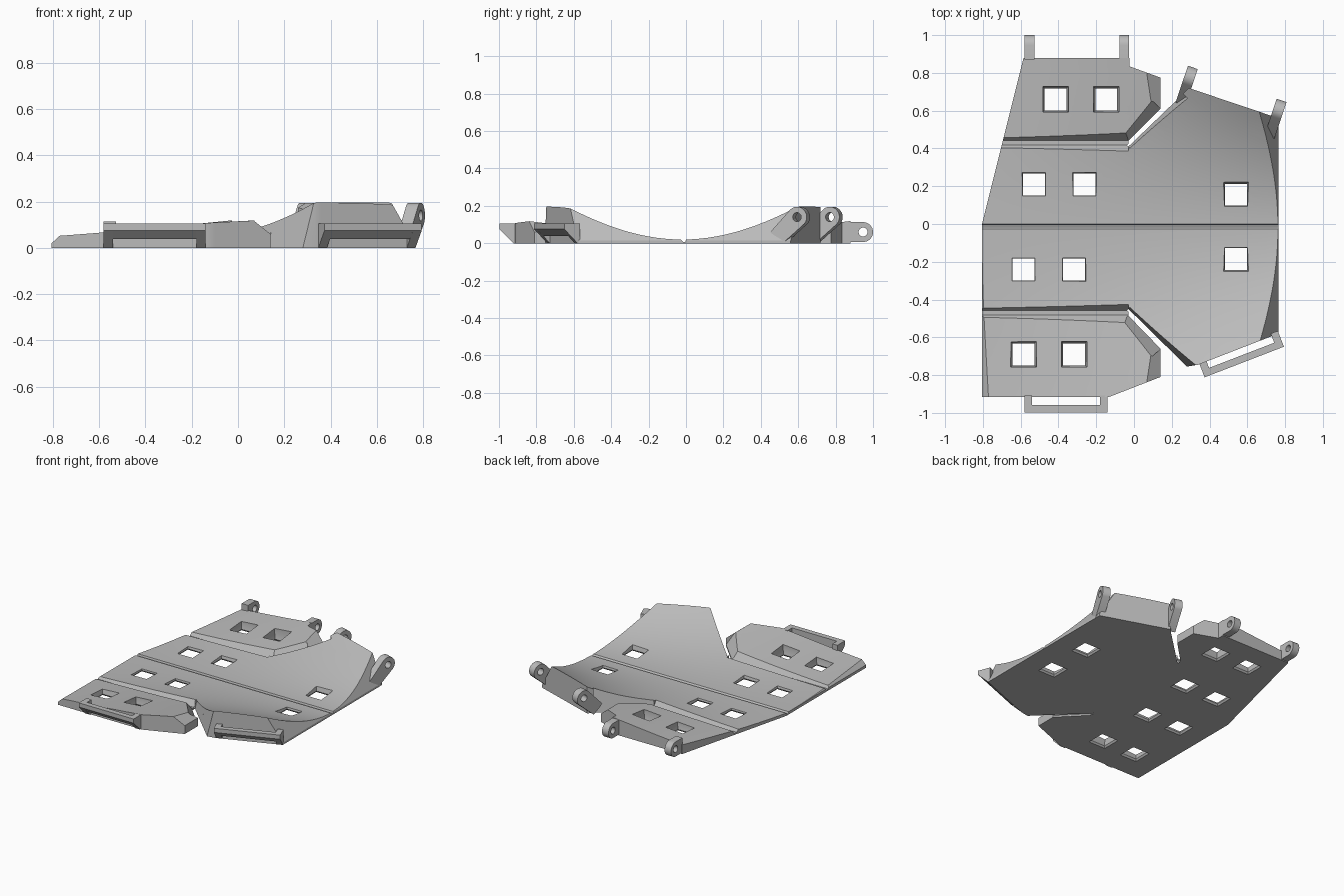
import bpy, bmesh, math
from mathutils import Vector

if "Cube" in bpy.data.objects:
    bpy.data.objects.remove(bpy.data.objects["Cube"])

grey = bpy.data.materials.new("plain_grey")
grey.use_nodes = True
grey.diffuse_color = (0.5, 0.5, 0.5, 1)
grey.node_tree.nodes["Principled BSDF"].inputs["Base Color"].default_value = grey.diffuse_color
parts = []


def finish(bm, name, keep=True):
    bmesh.ops.recalc_face_normals(bm, faces=bm.faces)
    mesh = bpy.data.meshes.new(name)
    bm.to_mesh(mesh)
    bm.free()
    mesh.materials.append(grey)
    obj = bpy.data.objects.new(name, mesh)
    bpy.context.collection.objects.link(obj)
    if keep:
        parts.append(obj)
    return obj


def stack(bm, loops):
    """Skin closed loops of equal length and cap both ends."""
    rings = [[bm.verts.new(p) for p in loop] for loop in loops]
    n = len(rings[0])
    for low, high in zip(rings, rings[1:]):
        for i in range(n):
            j = (i + 1) % n
            bm.faces.new((low[i], low[j], high[j], high[i]))
    bm.faces.new(rings[0])
    bm.faces.new(rings[-1])


def cut(obj, cutter):
    cutter.hide_render = True
    mod = obj.modifiers.new("cut", 'BOOLEAN')
    mod.operation, mod.solver, mod.object = 'DIFFERENCE', 'EXACT', cutter
    bpy.context.view_layer.objects.active = obj
    bpy.ops.object.modifier_apply(modifier=mod.name)
    bpy.data.objects.remove(cutter)


def extrude(name, profile, origin, along, start, end, keep=True):
    """Sweep an (outward, height) profile along a horizontal direction."""
    o = Vector((*origin, 0))
    d = Vector((*along, 0)).normalized()
    out = Vector((d.y, -d.x, 0))
    bm = bmesh.new()
    stack(bm, [[o + d * t + out * u + Vector((0, 0, z)) for u, z in profile]
               for t in (start, end)])
    return finish(bm, name, keep)


def edge_cutter(a, b, z0, z1, inset, out):
    """Wedge sloping inward above the edge a-b; outside is on the right."""
    a, b = Vector((*a, z0)), Vector((*b, z0))
    d = (b - a).normalized()
    n = Vector((d.y, -d.x, 0))
    up = Vector((0, 0, z1 - z0))
    bm = bmesh.new()
    stack(bm, [[a, b, b + n * out, a + n * out],
               [a - n * inset + up, b - n * inset + up, b + n * out + up, a + n * out + up]])
    return finish(bm, "edge_cutter", False)


# Panel: outline, with a dished top that deepens towards +x
HINGE = 0.449


def dish(x, v):
    return 0.02 + (0.22 + 0.3 * x + 0.1 * x * x) * v * v


def top_height(x, y):
    v = abs(y + 0.02)
    if v > HINGE + max(0, x + 0.03):
        return dish(x, HINGE) + (0.127 + 0.1 * x) * (v - HINGE)
    return dish(x, v)


outline = [(-.805, 0), (-.805, -.915), (-.13, -.915), (.14, -.81), (.14, -.66),
           (-.03, -.485), (-.03, -.45), (.28, -.755), (.34, -.745), (.765, -.58),
           (.765, .56), (.29, .72), (.24, .67), (-.03, .41), (-.03, .44),
           (.14, .61), (.14, .775), (-.025, .835), (-.025, .88), (-.585, .88)]
bm = bmesh.new()
bm.faces.new([bm.verts.new((x, y, 0)) for x, y in outline])
slices = [((x / 10, 0, 0), (1, 0, 0)) for x in range(-7, 8)]
for i in range(-18, 19):
    slices.append(((0, -0.02 + i * HINGE / 10, 0), (0, 1, 0)))
for co, no in slices:
    bmesh.ops.bisect_plane(bm, geom=bm.verts[:] + bm.edges[:] + bm.faces[:],
                           plane_co=co, plane_no=no, dist=1e-5)
raised = bmesh.ops.extrude_face_region(bm, geom=bm.faces[:], use_keep_orig=True)
for v in raised["geom"]:
    if isinstance(v, bmesh.types.BMVert):
        v.co.z = top_height(v.co.x, v.co.y)
bmesh.ops.triangulate(bm, faces=bm.faces[:])
panel = finish(bm, "dished_panel")

# Hinge grooves and centre groove
groove = [(-.085, .112), (-.012, .012), (.012, .012), (.085, .112)]
for y in (-.02 - HINGE, -.02 + HINGE):
    cut(panel, extrude("groove_cutter", groove, (0, y), (1, 0), -.9, -.03, False))
centre = [(-.008, .04), (.004, .008), (.016, .008), (.045, .04)]
cut(panel, extrude("groove_cutter", centre, (0, 0), (1, 0), -.9, .9, False))

# Sloped edges
for args in [((.765, -.62), (.765, .62), .015, .235, .125, .05),
             ((-.805, 0), (-.805, -.95), .02, .08, .065, .05),
             ((.14, -.85), (.14, -.60), .06, .16, .125, .002),
             ((.14, .59), (.14, .80), .06, .16, .125, .002),
             ((-.03, -.45), (.34, -.814), -.001, .3, .06, .01),
             ((.26, .689), (-.03, .41), -.001, .3, .06, .01),
             ((.14, -.66), (-.03, -.485), .012, .112, .07, .005),
             ((-.03, .44), (.14, .61), .012, .112, .07, .005)]:
    cut(panel, edge_cutter(*args))

# Square windows, pinched in the middle
bm = bmesh.new()
rows = [(-.585, -.69), (-.585, -.24), (-.53, .21), (-.415, .66)]
windows = [(x + dx, y) for x, y in rows for dx in (0, .268)]
for cx, cy in windows + [(.54, .155), (.54, -.185)]:
    stack(bm, [[(cx + sx * h, cy + sy * h, z)
                for sx, sy in ((-1, -1), (1, -1), (1, 1), (-1, 1))]
               for h, z in ((.068, -.001), (.058, .012), (.068, .05), (.068, .3))])
cut(panel, finish(bm, "window_cutter", False))


# Pierced lugs along the back
def lug(name, origin, along, centre, radius, angles, foot, width):
    cu, cz = centre
    a0, a1 = (math.radians(a) for a in angles)
    arc = [a0 + (a1 - a0) * i / 16 for i in range(17)]
    profile = [(cu + radius * math.cos(a), cz + radius * math.sin(a)) for a in arc] + foot
    obj = extrude(name, profile, origin, along, -width / 2, width / 2)
    ring = [2 * math.pi * i / 24 for i in range(24)]
    hole = [(cu + .024 * math.cos(a), cz + .024 * math.sin(a)) for a in ring]
    cut(obj, extrude("pin_cutter", hole, origin, along, -width, width, False))


for side, x in (("right", -.554), ("left", -.052)):
    lug("wing_lug_" + side, (x, .88), (-1, 0), (.067, .06), .053, (-90, 90),
        [(-.01, .113), (-.01, .007)], .052)
for side, origin in (("right", (.275, .72)), ("left", (.745, .545))):
    lug("main_lug_" + side, origin, (-.948, .319), (.06, .14), .055, (-40, 140),
        [(-.09, .06), (-.02, 0)], .055)


# Open catch brackets along the front
def bracket(name, origin, along, length):
    arm = [(-.01, 0), (.005, 0), (.08, .075), (.08, .105), (-.01, .105)]
    bar = [(.042, .038), (.08, .075), (.08, .105), (.042, .105)]
    extrude(name + "_right_arm", arm, origin, along, 0, .04)
    extrude(name + "_left_arm", arm, origin, along, length - .04, length)
    extrude(name + "_bar", bar, origin, along, .04, length - .04)


bracket("wing_bracket", (-.58, -.917), (1, 0), .44)
bracket("main_bracket", (.345, -.737), (.933, .36), .45)

# Smooth shading with crisp edges
bpy.ops.object.select_all(action='DESELECT')
for obj in parts:
    obj.select_set(True)
bpy.context.view_layer.objects.active = panel
bpy.ops.object.shade_smooth_by_angle(angle=math.radians(25))
